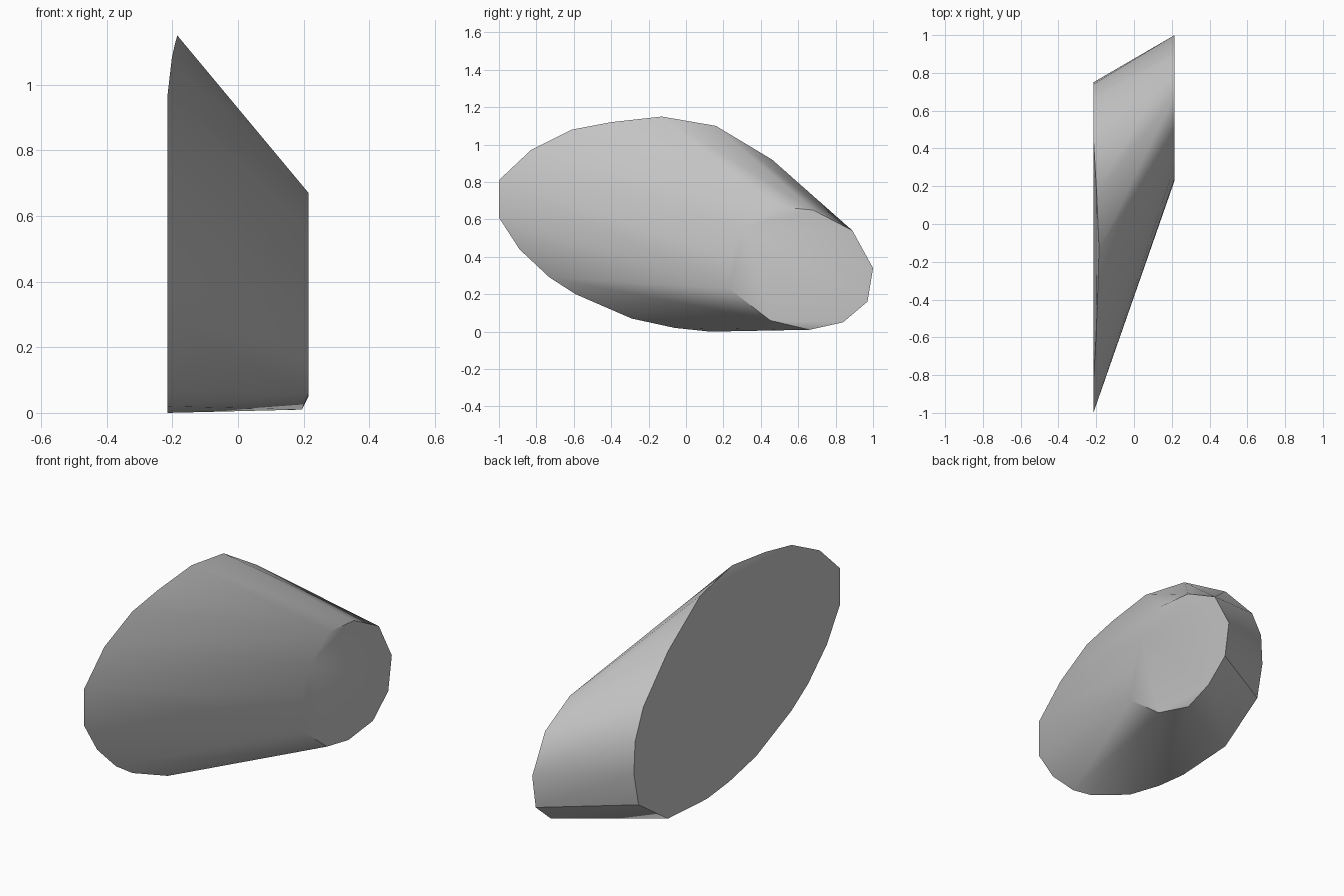
import bpy
import bmesh
import math

default_cube = bpy.data.objects.get("Cube")
if default_cube:
    bpy.data.objects.remove(default_cube, do_unlink=True)

# Outlines of the two ends as (y, z) pairs
LARGE_END = [(-1, .81), (-.83, .97), (-.61, 1.08), (-.4, 1.12), (-.13, 1.15),
             (.16, 1.1), (.46, .92), (.67, .7), (.74, .54), (.75, .37),
             (.71, .19), (.46, .02), (.13, 0), (-.06, .02), (-.29, .07),
             (-.59, .2), (-.73, .29), (-.89, .44), (-1, .61)]
SMALL_END = [(.47, .67), (.68, .65), (.89, .54), (1, .34), (.97, .16),
             (.84, .05), (.66, .01), (.45, .06), (.23, .23), (.24, .4),
             (.31, .56)]
HALF_WIDTH = .215


def large_end_x(z):
    """The large end leans inward slightly near its top."""
    lean = max(0, (z - .94) / .21)
    return -HALF_WIDTH + .03 * lean ** 2


def small_end_x(z):
    """The lowest corner of the small end is pulled in."""
    return HALF_WIDTH - (.02 if z < .03 else 0)


def make_material(name, colour):
    material = bpy.data.materials.new(name)
    material.use_nodes = True
    material.diffuse_color = colour
    shader = next(node for node in material.node_tree.nodes
                  if node.type == 'BSDF_PRINCIPLED')
    shader.inputs["Base Color"].default_value = colour
    return material


# Tapered body: a hull stretched between both end outlines
bm = bmesh.new()
for outline, end_x in ((LARGE_END, large_end_x), (SMALL_END, small_end_x)):
    for y, z in outline:
        bm.verts.new((end_x(z), y, z))
hull = bmesh.ops.convex_hull(bm, input=bm.verts[:])
loose = [v for v in bm.verts if not v.link_faces]
bmesh.ops.delete(bm, geom=loose, context='VERTS')
bmesh.ops.recalc_face_normals(bm, faces=bm.faces[:])

mesh = bpy.data.meshes.new("tapered_body")
bm.to_mesh(mesh)
bm.free()
mesh.materials.append(make_material("light grey", (.55, .55, .55, 1)))
body = bpy.data.objects.new("tapered_body", mesh)
bpy.context.collection.objects.link(body)

# Soft sides with crisp rims
bpy.ops.object.select_all(action='DESELECT')
body.select_set(True)
bpy.context.view_layer.objects.active = body
bpy.ops.object.shade_smooth_by_angle(angle=math.radians(32))
